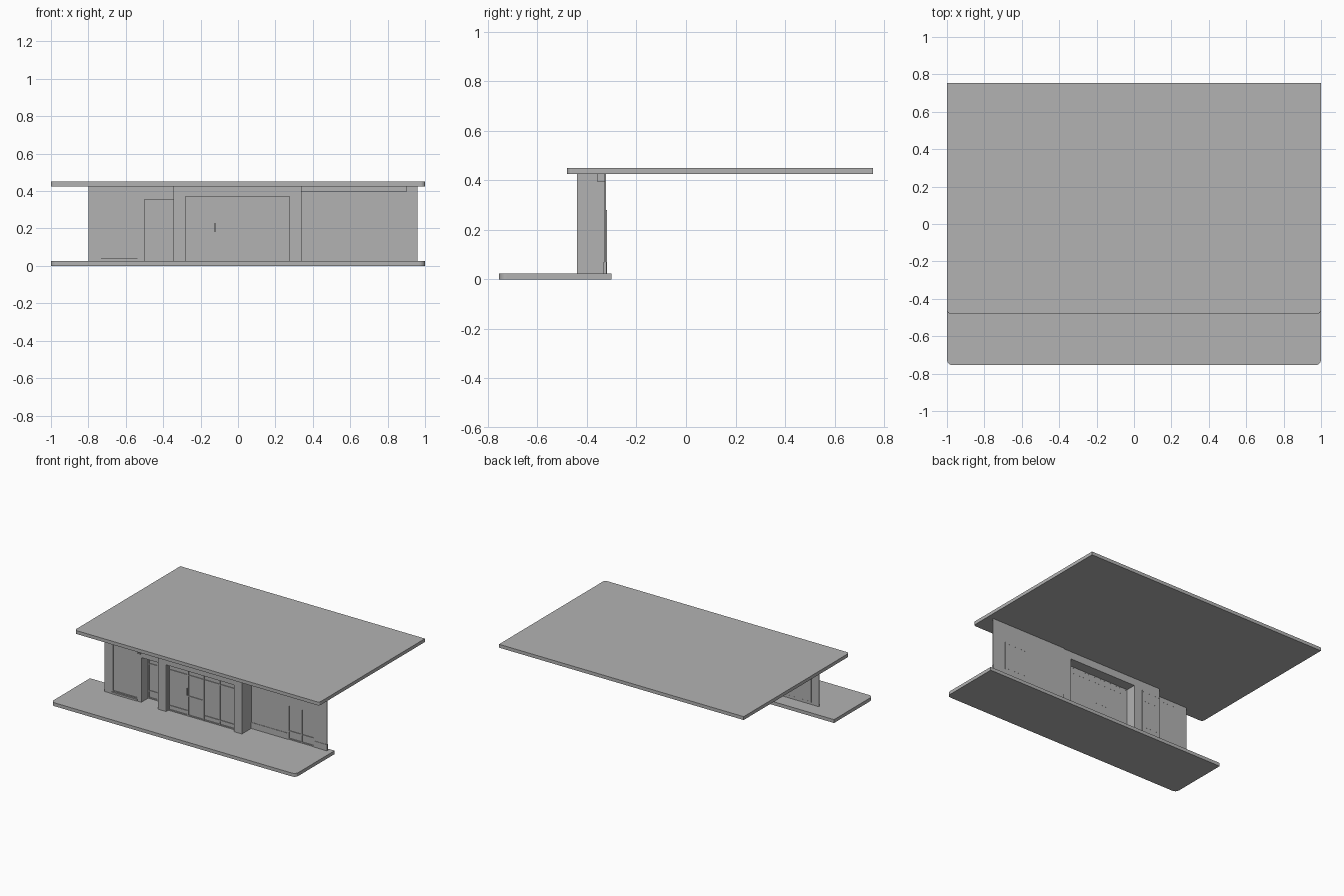
import bpy, bmesh

if "Cube" in bpy.data.objects:
    bpy.data.objects.remove(bpy.data.objects["Cube"])

grey = bpy.data.materials.new("mid_grey")
grey.diffuse_color = (0.45, 0.45, 0.45, 1)
grey.use_nodes = True
grey.node_tree.nodes["Principled BSDF"].inputs["Base Color"].default_value = grey.diffuse_color


def box(name, x0, x1, y0, y1, z0, z1, corner=0.0):
    """Axis-aligned box; corner rounds the two upright front edges."""
    bm = bmesh.new()
    bmesh.ops.create_cube(bm, size=1)
    for v in bm.verts:
        v.co.x = x1 if v.co.x > 0 else x0
        v.co.y = y1 if v.co.y > 0 else y0
        v.co.z = z1 if v.co.z > 0 else z0
    if corner:
        front = [e for e in bm.edges
                 if all(abs(v.co.y - y0) < 1e-6 for v in e.verts)
                 and abs(e.verts[0].co.x - e.verts[1].co.x) < 1e-6]
        bmesh.ops.bevel(bm, geom=front, offset=corner, segments=4,
                        profile=0.5, affect='EDGES')
    me = bpy.data.meshes.new(name)
    bm.to_mesh(me)
    bm.free()
    me.materials.append(grey)
    ob = bpy.data.objects.new(name, me)
    bpy.context.collection.objects.link(ob)
    return ob


FLOOR, TOP = 0.025, 0.425
FRONT, BACK = -0.415, -0.33     # the two wall planes
T = 0.006                       # wall thickness


def wall(name, x0, x1, y, hole):
    """Thin wall with one rectangular opening."""
    a, b, c, d = hole
    for part, p, q, r, s in (("left", x0, a, FLOOR, TOP), ("right", b, x1, FLOOR, TOP),
                             ("below", a, b, FLOOR, c), ("above", a, b, d, TOP)):
        if q - p > 1e-4 and s - r > 1e-4:
            box(f"{name}_{part}", p, q, y, y + T, r, s)


def window(name, hole, y, posts=(), rails=(), w=0.008):
    """Recessed pane with frame, upright posts and rails (x0, x1, z)."""
    a, b, c, d = hole
    box(name + "_pane", a, b, y + 0.006, y + 0.009, c, d)
    for x in (a + w / 2, b - w / 2, *posts):
        box(name + "_post", x - w / 2, x + w / 2, y, y + 0.01, c, d)
    for p, q, z in ((a, b, c + w / 2), (a, b, d - w / 2), *rails):
        box(name + "_rail", p, q, y + 0.001, y + 0.0095, z - w / 2, z + w / 2)


# Floor and roof slabs
box("floor_slab", -1, 1, -0.755, -0.30, 0, FLOOR, 0.03)
box("roof_slab", -1, 1, -0.48, 0.755, TOP, 0.45, 0.02)

# Portal
for x0, x1 in ((-0.345, -0.28), (0.275, 0.34)):
    box("portal_pillar", x0, x1, -0.44, BACK, FLOOR, 0.37)
box("portal_lintel", -0.345, 0.34, -0.44, BACK, 0.37, TOP)

# Shop front between the pillars
shop = (-0.28, 0.275, FLOOR, 0.37)
window("shop_front", shop, FRONT, (-0.12, 0.01, 0.14),
       ((-0.28, 0.275, 0.325), (-0.12, 0.01, 0.17), (-0.28, -0.12, 0.06), (0.01, 0.275, 0.06)))
box("door_handle", -0.125, -0.12, FRONT - 0.01, FRONT, 0.18, 0.23)

# Left wall with display window
display = (-0.74, -0.53, 0.04, 0.395)
wall("left_wall", -0.8, -0.5, FRONT, display)
window("display_window", display, FRONT + 0.002)
box("display_sill", -0.74, -0.53, FRONT - 0.006, FRONT, 0.027, 0.04)
for x in (-0.525, -0.505):
    box("small_bracket", x - 0.002, x + 0.002, FRONT - 0.008, FRONT, 0.38, 0.40)

# Recessed side entrance
box("entrance_header", -0.5, -0.345, FRONT, BACK, 0.355, TOP)
box("entrance_jamb", -0.506, -0.5, FRONT, BACK, FLOOR, 0.355)
window("side_door", (-0.5, -0.345, FLOOR, 0.355), BACK - 0.005, (-0.42,),
       ((-0.5, -0.345, 0.28), (-0.5, -0.345, 0.08)))

# Right wall with double window, skirting and top band
double = (0.64, 0.855, FLOOR, 0.28)
wall("right_wall", 0.34, 0.96, BACK, double)
window("double_window", double, BACK, (0.75,), ((0.64, 0.855, 0.085),))
for x0, x1 in ((0.34, 0.64), (0.855, 0.96)):
    box("skirting", x0, x1, BACK - 0.003, BACK + 0.009, FLOOR, 0.07)
box("top_band", 0.34, 0.90, -0.36, BACK, 0.395, TOP)
